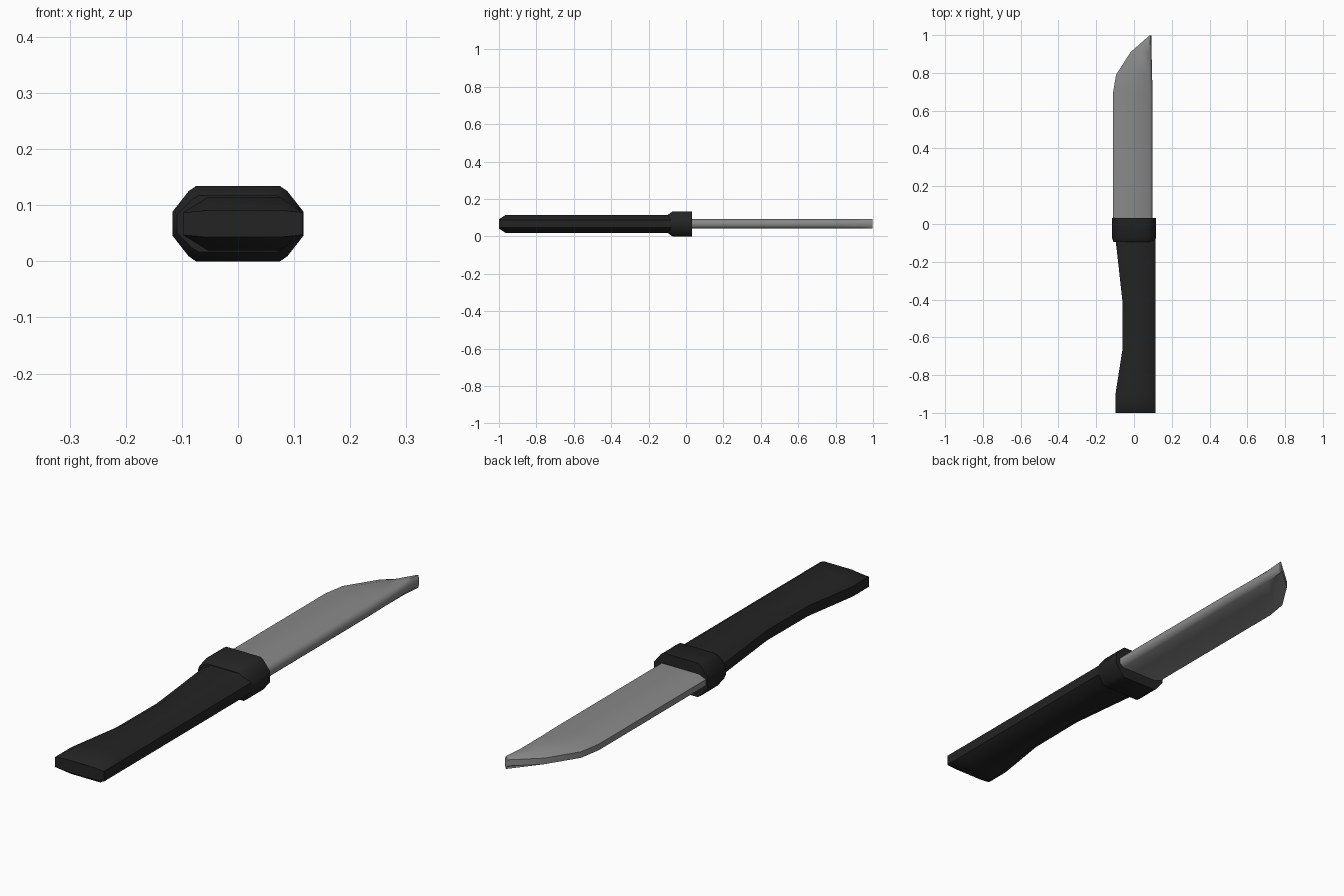
import bpy, bmesh, math

if "Cube" in bpy.data.objects:
    bpy.data.objects.remove(bpy.data.objects["Cube"])

def material(name, c):
    m = bpy.data.materials.new(name)
    m.diffuse_color = (c, c, c, 1)
    m.use_nodes = True
    m.node_tree.nodes["Principled BSDF"].inputs["Base Color"].default_value = m.diffuse_color
    return m

BLACK = material("black grip", 0.017)
STEEL = material("steel grey", 0.25)
ZC = 0.067

def section(y, xl, xr, il, ir, side, half):
    """Eight-sided ring: flat top/bottom, sloped shoulders, short side walls."""
    return [(x, y, ZC + z) for x, z in (
        (xl, -side), (xl + il, -half), (xr - ir, -half), (xr, -side),
        (xr, side), (xr - ir, half), (xl + il, half), (xl, side))]

def loft(name, rings, mat, angle):
    bm = bmesh.new()
    loops = [[bm.verts.new(p) for p in r] for r in rings]
    n = len(loops[0])
    for a, b in zip(loops, loops[1:]):
        for i in range(n):
            j = (i + 1) % n
            bm.faces.new((a[i], a[j], b[j], b[i]))
    bm.faces.new(loops[0])
    bm.faces.new(loops[-1])
    bmesh.ops.recalc_face_normals(bm, faces=bm.faces)
    me = bpy.data.meshes.new(name)
    bm.to_mesh(me)
    bm.free()
    me.materials.append(mat)
    ob = bpy.data.objects.new(name, me)
    bpy.context.collection.objects.link(ob)
    bpy.ops.object.select_all(action='DESELECT')
    bpy.context.view_layer.objects.active = ob
    ob.select_set(True)
    bpy.ops.object.shade_smooth_by_angle(angle=math.radians(angle))

# handle: straight on one side, waisted on the other, thinned at the butt
grip = [(-0.965, -0.098, 0.048), (-0.9, -0.098, 0.048), (-0.67, -0.062, 0.048),
        (-0.42, -0.06, 0.048), (-0.22, -0.082, 0.048), (-0.08, -0.098, 0.048)]
loft("handle", [section(-1.0, -0.098, 0.115, 0.045, 0.04, 0.02, 0.024)] +
     [section(y, xl, 0.115, 0.045, 0.04, 0.02, h) for y, xl, h in grip], BLACK, 50)

# guard: collar with cut corners, tapering back to the handle
def collar(y, w, h):
    half = [(0.075, -0.067), (0.088, -0.058), (0.117, -0.021),
            (0.117, 0.021), (0.088, 0.058), (0.075, 0.067)]
    pts = half + [(-x, z) for x, z in reversed(half)]
    return [(x * w, y, ZC + z * h) for x, z in pts]

loft("guard", [collar(-0.095, 0.93, 0.75), collar(-0.072, 1, 1), collar(0.033, 1, 1)], BLACK, 50)

# blade: bevelled spine and edge, clipped toward the spine at the tip
cuts = [(0.0, -0.11, 0.098, 0.03, 0.015), (0.7, -0.11, 0.098, 0.03, 0.015),
        (0.79, -0.095, 0.096, 0.05, 0.015), (0.91, -0.018, 0.093, 0.05, 0.012),
        (0.998, 0.082, 0.092, 0.004, 0.004)]
loft("blade", [section(y, a, b, c, d, 0.012, 0.025) for y, a, b, c, d in cuts], STEEL, 50)
